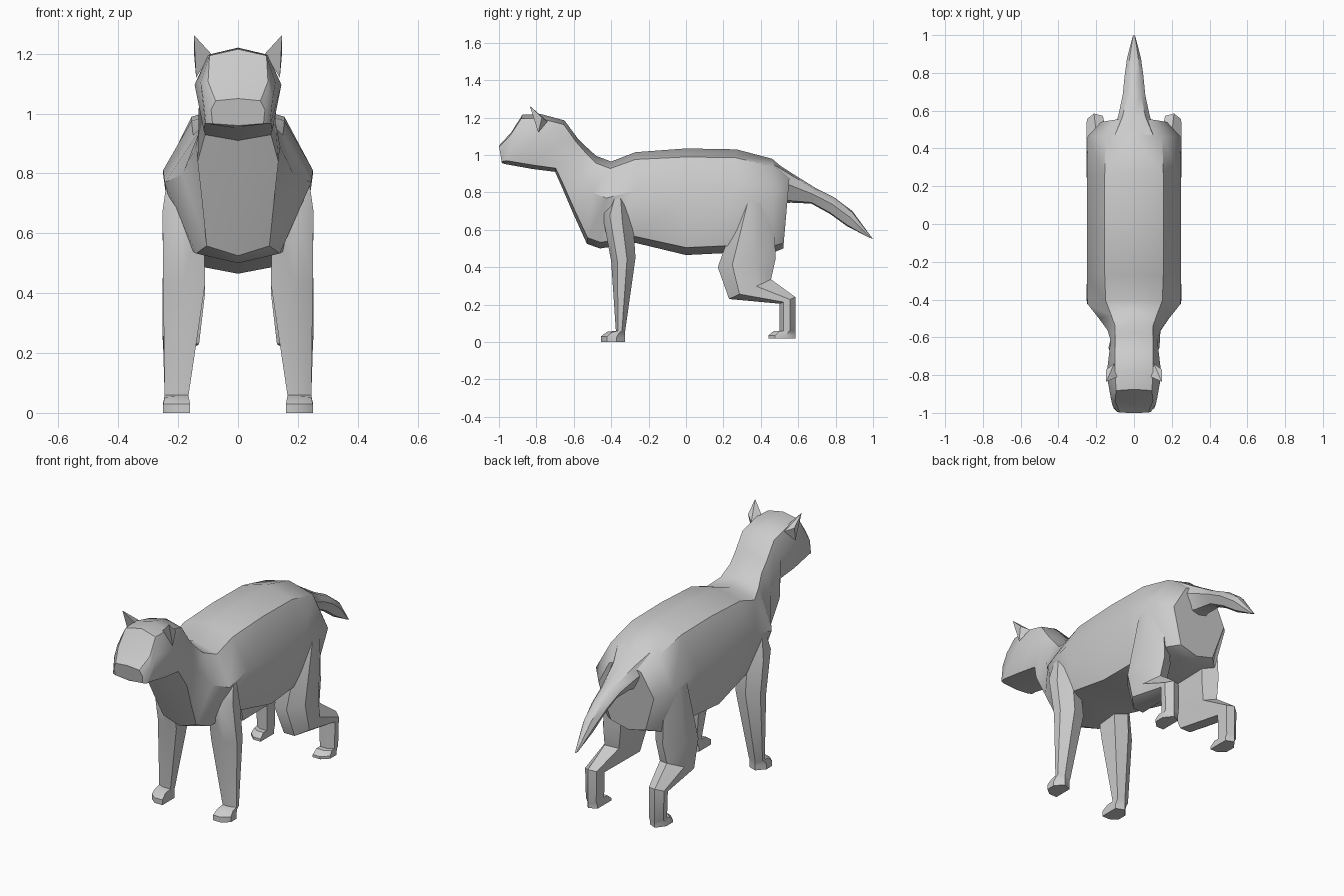
import bpy, bmesh


def finish(name, bm, mirror=False):
    bmesh.ops.recalc_face_normals(bm, faces=bm.faces)
    mesh = bpy.data.meshes.new(name)
    bm.to_mesh(mesh)
    bm.free()
    obj = bpy.data.objects.new(name, mesh)
    bpy.context.collection.objects.link(obj)
    bpy.ops.object.select_all(action='DESELECT')
    obj.select_set(True)
    bpy.context.view_layer.objects.active = obj
    bpy.ops.object.shade_smooth_by_angle(angle=0.68)
    if mirror:
        m = obj.modifiers.new("Mirror", 'MIRROR')
        m.use_axis = (True, False, False)
    return obj


def loft(name, rings, mirror=False):
    bm = bmesh.new()
    rows = [[bm.verts.new(p) for p in r] for r in rings]
    n = len(rows[0])
    for a, b in zip(rows, rows[1:]):
        for i in range(n):
            j = (i + 1) % n
            bm.faces.new((a[i], a[j], b[j], b[i]))
    bm.faces.new(rows[0])
    bm.faces.new(rows[-1])
    return finish(name, bm, mirror)


def body_ring(ty, tz, by, bz, wt, ws, wb):
    # symmetric eight-sided section between a top and a bottom point
    half = [(0.08, wt), (0.42, ws), (0.93, wb)]
    prof = [(0, 0)] + half + [(1, 0)] + [(f, -w) for f, w in reversed(half)]
    return [(w, ty + (by - ty) * f, tz + (bz - tz) * f) for f, w in prof]


def leg_ring(fy, fz, by, bz, xi, xo):
    # section with both outer corners cut
    def at(x, t):
        return (x, fy + (by - fy) * t, fz + (bz - fz) * t)
    xm = xi + (xo - xi) * 0.55
    return [at(xi, 0), at(xm, 0), at(xo, 0.25), at(xo, 0.65), at(xm, 1), at(xi, 0.85)]


# trunk, neck and head as one skin: top y/z, bottom y/z, three half widths
loft("body_and_head", [body_ring(*r) for r in (
    (0.555, 0.90, 0.52, 0.50, 0.1, 0.175, 0.11),
    (0.46, 0.98, 0.47, 0.48, 0.15, 0.245, 0.17),
    (0.27, 1.03, 0.20, 0.475, 0.155, 0.25, 0.2),
    (0, 1.035, 0, 0.465, 0.155, 0.25, 0.21),
    (-0.27, 1.015, -0.27, 0.53, 0.155, 0.25, 0.19),
    (-0.40, 0.965, -0.46, 0.50, 0.15, 0.245, 0.14),
    (-0.48, 0.995, -0.53, 0.525, 0.12, 0.185, 0.105),
    (-0.535, 1.045, -0.60, 0.68, 0.1, 0.14, 0.12),
    (-0.58, 1.09, -0.66, 0.82, 0.1, 0.125, 0.135),
    (-0.65, 1.185, -0.70, 0.91, 0.1, 0.13, 0.11),
    (-0.78, 1.22, -0.82, 0.925, 0.1, 0.145, 0.115),
    (-0.875, 1.215, -0.96, 0.95, 0.095, 0.125, 0.11),
    (-0.935, 1.12, -0.98, 0.955, 0.1, 0.116, 0.107),
    (-1.0, 1.05, -0.985, 0.96, 0.075, 0.09, 0.085),
)])

# tail
loft("tail", [body_ring(*r) for r in (
    (0.47, 0.965, 0.50, 0.74, 0.1, 0.12, 0.07),
    (0.57, 0.90, 0.56, 0.745, 0.06, 0.085, 0.04),
    (0.69, 0.825, 0.67, 0.74, 0.035, 0.06, 0.03),
    (0.79, 0.775, 0.77, 0.685, 0.028, 0.05, 0.025),
    (0.89, 0.70, 0.86, 0.62, 0.022, 0.037, 0.018),
    (1.0, 0.55, 0.975, 0.56, 0.004, 0.008, 0.004),
)])

# front legs and paws
loft("front_legs", [leg_ring(*r) for r in (
    (-0.39, 0.80, -0.33, 0.78, 0.12, 0.235),
    (-0.45, 0.70, -0.28, 0.60, 0.115, 0.252),
    (-0.40, 0.43, -0.27, 0.45, 0.11, 0.25),
    (-0.375, 0.06, -0.325, 0.06, 0.165, 0.245),
    (-0.42, 0.055, -0.325, 0.045, 0.165, 0.245),
    (-0.455, 0.03, -0.325, 0.025, 0.16, 0.25),
    (-0.455, 0, -0.325, 0, 0.16, 0.25),
)], mirror=True)

# hind legs and paws
loft("hind_legs", [leg_ring(*r) for r in (
    (0.29, 0.74, 0.46, 0.80, 0.12, 0.24),
    (0.17, 0.40, 0.48, 0.45, 0.11, 0.252),
    (0.23, 0.23, 0.455, 0.335, 0.13, 0.252),
    (0.50, 0.205, 0.585, 0.24, 0.165, 0.25),
    (0.50, 0.06, 0.585, 0.06, 0.168, 0.245),
    (0.47, 0.06, 0.585, 0.05, 0.168, 0.245),
    (0.44, 0.035, 0.585, 0.035, 0.165, 0.25),
    (0.44, 0.02, 0.585, 0.02, 0.165, 0.25),
)], mirror=True)

# ears
bm = bmesh.new()
for p in ((0.09, -0.81, 1.2), (0.14, -0.79, 1.12), (0.105, -0.74, 1.18), (0.147, -0.77, 1.2), (0.147, -0.835, 1.262)):
    bm.verts.new(p)
bmesh.ops.convex_hull(bm, input=bm.verts)
finish("ears", bm, mirror=True)
